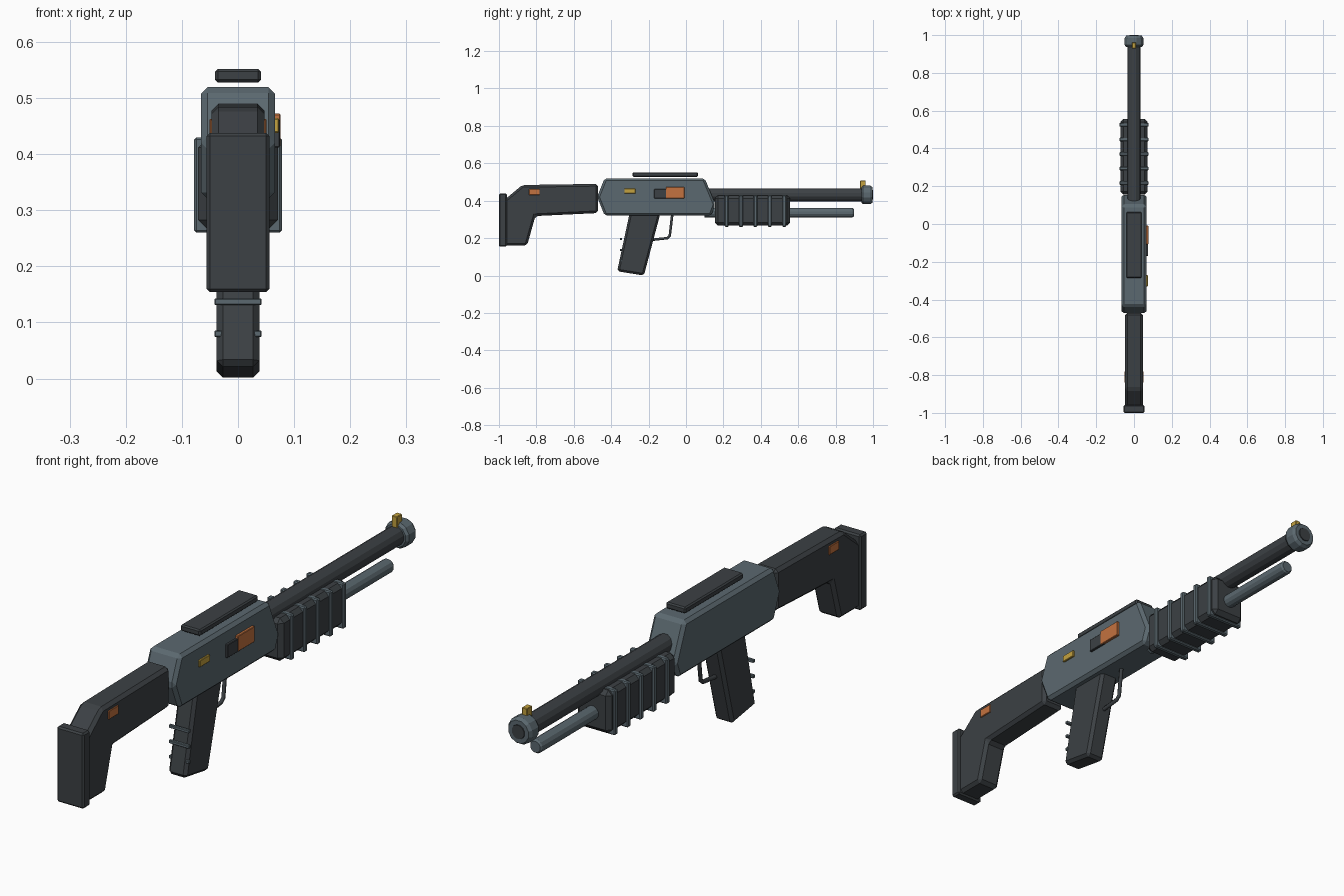
import bpy, bmesh, math
from mathutils import Matrix

if "Cube" in bpy.data.objects:
    bpy.data.objects.remove(bpy.data.objects["Cube"])


def material(name, rgb):
    m = bpy.data.materials.new(name)
    m.diffuse_color = (*rgb, 1)
    m.use_nodes = True
    m.node_tree.nodes["Principled BSDF"].inputs["Base Color"].default_value = m.diffuse_color
    return m


DARK = material("dark", (0.045, 0.052, 0.058))
STEEL = material("steel", (0.105, 0.14, 0.16))
ORANGE = material("orange", (0.55, 0.17, 0.05))
GOLD = material("gold", (0.55, 0.36, 0.05))


def finish(bm, name, mat, bevel=0):
    bmesh.ops.recalc_face_normals(bm, faces=bm.faces)
    me = bpy.data.meshes.new(name)
    bm.to_mesh(me)
    bm.free()
    ob = bpy.data.objects.new(name, me)
    bpy.context.collection.objects.link(ob)
    me.materials.append(mat)
    if bevel:
        mod = ob.modifiers.new("Bevel", 'BEVEL')
        mod.width = bevel
        mod.segments = 1
        mod.limit_method = 'ANGLE'
        mod.angle_limit = math.radians(20)
    return ob


def prism(name, profile, half, mat, bevel):
    """Side profile (y, z) extruded across x."""
    bm = bmesh.new()
    face = bm.faces.new([bm.verts.new((-half, y, z)) for y, z in profile])
    ext = bmesh.ops.extrude_face_region(bm, geom=[face])
    verts = [v for v in ext["geom"] if isinstance(v, bmesh.types.BMVert)]
    bmesh.ops.translate(bm, verts=verts, vec=(2 * half, 0, 0))
    return finish(bm, name, mat, bevel)


def box(name, x, y, z, mat, bevel=0):
    """Box from (min, max) pairs."""
    bm = bmesh.new()
    bmesh.ops.create_cube(bm, size=1)
    for v in bm.verts:
        v.co = [(a + b) / 2 + c * (b - a) for (a, b), c in zip((x, y, z), v.co)]
    return finish(bm, name, mat, bevel)


def lathe(name, profile, z, mat, sides=12):
    """(y, radius) profile turned around a lengthwise axis at height z."""
    bm = bmesh.new()
    rings = []
    for y, r in profile:
        angles = [2 * math.pi * (i + 0.5) / sides for i in range(sides)]
        rings.append([bm.verts.new((r * math.cos(a), y, z + r * math.sin(a))) for a in angles])
    for a, b in zip(rings, rings[1:]):
        for i in range(sides):
            j = (i + 1) % sides
            bm.faces.new((a[i], a[j], b[j], b[i]))
    bm.faces.new(rings[0])
    bm.faces.new(rings[-1])
    return finish(bm, name, mat)


# receiver and the rail floating just above it
prism("receiver", [(-0.475, 0.42), (-0.435, 0.52), (0.10, 0.52), (0.158, 0.38),
                   (0.135, 0.32), (-0.435, 0.32)], 0.066, STEEL, 0.012)
box("top_rail", (-0.041, 0.041), (-0.285, 0.063), (0.528, 0.552), DARK, 0.005)

# ejection port, bolt and selector on the right side
box("ejection_port", (0.06, 0.076), (-0.108, -0.008), (0.413, 0.472), ORANGE, 0.002)
box("bolt", (0.06, 0.075), (-0.17, -0.09), (0.412, 0.462), DARK, 0.002)
box("selector", (0.06, 0.073), (-0.33, -0.27), (0.438, 0.464), GOLD, 0.002)

# stock, butt plate and side inserts
prism("stock", [(-0.47, 0.49), (-0.875, 0.484), (-0.97, 0.405), (-0.97, 0.16),
                (-0.85, 0.16), (-0.805, 0.318), (-0.47, 0.334)], 0.047, DARK, 0.012)
box("butt_plate", (-0.056, 0.056), (-1.0, -0.958), (0.154, 0.438), DARK, 0.006)
for side, s in (("left", -1), ("right", 1)):
    box("stock_insert_" + side, sorted((s * 0.04, s * 0.051)),
        (-0.84, -0.782), (0.43, 0.463), ORANGE, 0.002)

# grip with back ridges
prism("grip", [(-0.30, 0.34), (-0.135, 0.34), (-0.225, 0.0), (-0.368, 0.023)],
      0.038, DARK, 0.011)
for i, z in enumerate((0.195, 0.137, 0.08)):
    box(f"grip_ridge_{i + 1}", (-0.042, 0.042), (-0.353, -0.341), (z - 0.006, z + 0.006),
        STEEL, 0.002)

# trigger guard
guard = bpy.data.curves.new("trigger_guard", 'CURVE')
guard.dimensions = '3D'
guard.bevel_depth = 0.008
guard.bevel_resolution = 1
guard.use_fill_caps = True
path = [(-0.19, 0.19), (-0.10, 0.2), (-0.087, 0.212), (-0.073, 0.33)]
spline = guard.splines.new('POLY')
spline.points.add(len(path) - 1)
for p, (y, z) in zip(spline.points, path):
    p.co = (0, y, z, 1)
guard.materials.append(DARK)
bpy.context.collection.objects.link(bpy.data.objects.new("trigger_guard", guard))

# barrel, muzzle ring, bore and front sight
lathe("barrel", [(0.10, 0.036), (0.96, 0.036)], 0.431, DARK)
lathe("muzzle", [(0.937, 0.043), (0.947, 0.051), (0.985, 0.051), (0.997, 0.043),
                 (0.997, 0.027), (0.985, 0.027)], 0.431, STEEL)
lathe("bore", [(0.95, 0.026), (1.0, 0.026)], 0.431, DARK)
box("front_sight", (-0.011, 0.011), (0.93, 0.961), (0.46, 0.507), GOLD, 0.002)

# magazine tube
lathe("magazine_tube", [(0.10, 0.026), (0.89, 0.026), (0.897, 0.021)], 0.336, STEEL)

# pump fore-end with ribs
box("fore_end", (-0.071, 0.071), (0.155, 0.557), (0.267, 0.428), DARK, 0.016)
for i in range(5):
    y = 0.217 + 0.077 * i
    box(f"fore_end_rib_{i + 1}", (-0.078, 0.078), (y - 0.01, y + 0.01), (0.26, 0.43), STEEL, 0.004)
